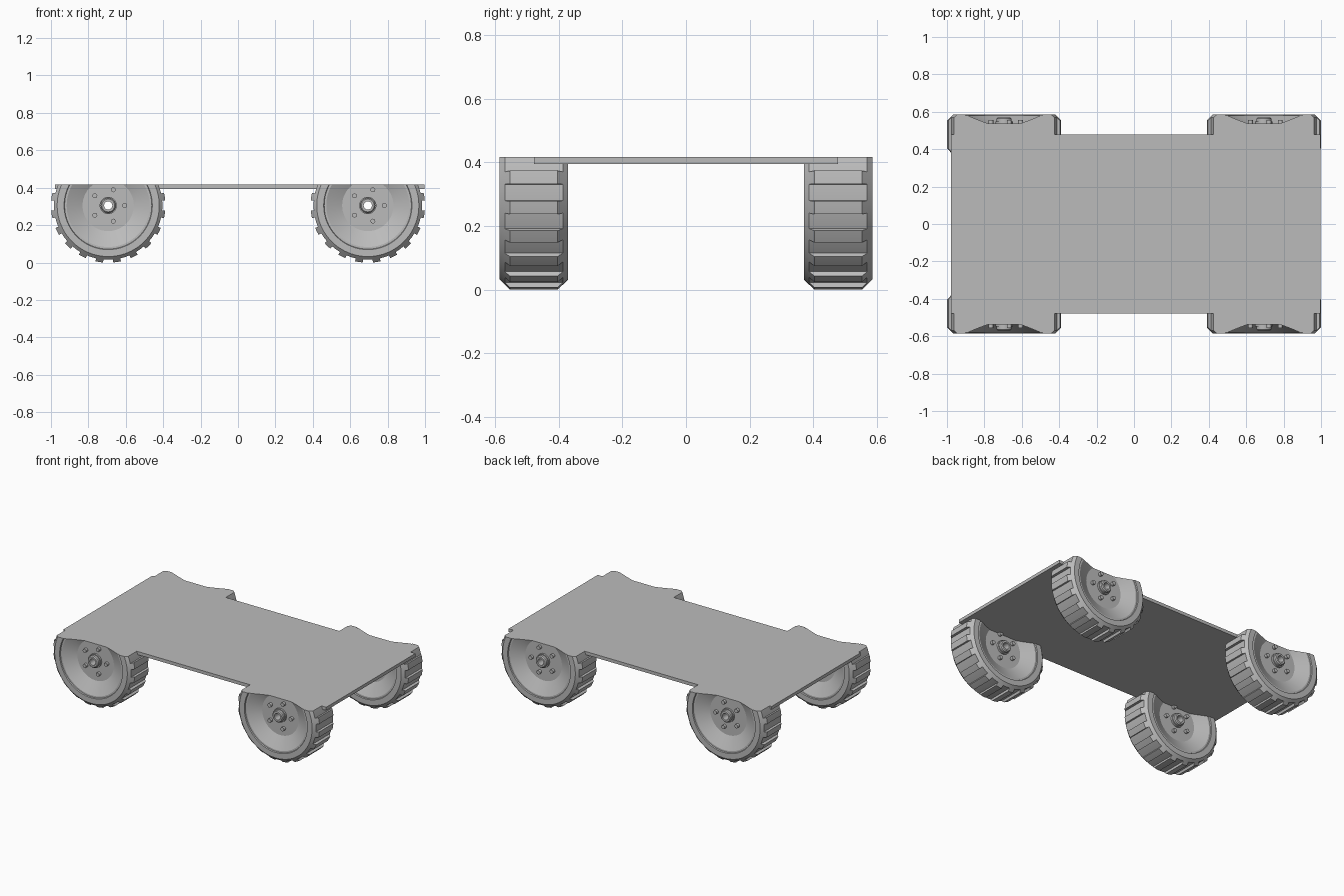
import bpy, bmesh, math
from mathutils import Matrix

cube = bpy.data.objects.get("Cube")
if cube:
    bpy.data.objects.remove(cube)

# Main dimensions
R, FLOOR = 0.306, 0.29           # tread radius and groove floor radius
LUGS, GROOVE = 20, 5.1           # tread count, half angle of a groove
AXLE_Z, DECK_TOP, DECK_LOW = 0.305, 0.416, 0.394
WHEEL_X, WHEEL_Y = 0.694, 0.478

grey = bpy.data.materials.new("plain_grey")
grey.use_nodes = True
grey.diffuse_color = (0.5, 0.5, 0.5, 1)
grey.node_tree.nodes["Principled BSDF"].inputs["Base Color"].default_value = (0.5, 0.5, 0.5, 1)


def make_mesh(name, bm):
    bmesh.ops.recalc_face_normals(bm, faces=bm.faces[:])
    mesh = bpy.data.meshes.new(name)
    bm.to_mesh(mesh)
    bm.free()
    mesh.materials.append(grey)
    return mesh


def place(name, mesh, location=(0, 0, 0), smooth=True):
    ob = bpy.data.objects.new(name, mesh)
    ob.location = location
    bpy.context.collection.objects.link(ob)
    if smooth:
        bpy.ops.object.select_all(action='DESELECT')
        ob.select_set(True)
        bpy.context.view_layer.objects.active = ob
        bpy.ops.object.shade_smooth_by_angle(angle=math.radians(20))
    return ob


def mirrored(half):
    return half + [(-y, r) for y, r in reversed(half)]


def lathe(sections):
    """Join closed (y, radius) sections, each at its own angle, around the y axis."""
    bm = bmesh.new()
    rings = [[bm.verts.new((r * math.cos(a), y, r * math.sin(a))) for y, r in prof]
             for a, prof in sections]
    for i, ring in enumerate(rings):
        after = rings[(i + 1) % len(rings)]
        for j in range(len(ring)):
            k = (j + 1) % len(ring)
            bm.faces.new((ring[j], ring[k], after[k], after[j]))
    bmesh.ops.remove_doubles(bm, verts=bm.verts[:], dist=1e-5)
    return bm


def wheel_profile(tread):
    return mirrored([(0.075, tread), (0.091, FLOOR), (0.108, 0.273), (0.108, 0.236),
                     (0.101, 0.233), (0.101, 0.222), (0.058, 0.137), (0.058, 0.024)])


# Wheel body: grooved tread, dished on both sides
sections = []
pitch = 360 / LUGS
for i in range(LUGS):
    mid = i * pitch
    for offset in (-GROOVE, 0, GROOVE):
        sections.append((math.radians(mid + offset), wheel_profile(FLOOR)))
    for offset in (GROOVE, pitch / 2, pitch - GROOVE):
        sections.append((math.radians(mid + offset), wheel_profile(R)))
bm = lathe(sections)

# Slice the wheel flush with the deck and close the cut
cut = bmesh.ops.bisect_plane(bm, geom=bm.verts[:] + bm.edges[:] + bm.faces[:], dist=1e-6,
                             plane_co=(0, 0, DECK_TOP - AXLE_Z), plane_no=(0, 0, 1),
                             clear_outer=True)
edges = [e for e in cut["geom_cut"] if isinstance(e, bmesh.types.BMEdge)]
bmesh.ops.triangle_fill(bm, edges=edges, use_beauty=True, use_dissolve=False, normal=(0, 0, 1))
wheel = make_mesh("wheel", bm)

# Hub: flanged tube with a through bore
hub_profile = mirrored([(0.07, 0.046), (0.07, 0.04), (0.085, 0.04), (0.091, 0.034),
                        (0.091, 0.022)])
hub = make_mesh("hub", lathe([(math.tau * i / 32, hub_profile) for i in range(32)]))

# Ring of five bolts showing on both faces
bm = bmesh.new()
for i in range(5):
    a = math.tau * i / 5
    at = Matrix.Translation((0.088 * math.cos(a), 0, 0.088 * math.sin(a)))
    bmesh.ops.create_cone(bm, cap_ends=True, segments=16, radius1=0.013, radius2=0.013,
                          depth=0.154, matrix=at @ Matrix.Rotation(math.pi / 2, 4, 'X'))
bolts = make_mesh("bolts", bm)

# Four wheels
for end, sy in (("front", -1), ("back", 1)):
    for side, sx in (("left", 1), ("right", -1)):
        spot = (sx * WHEEL_X, sy * WHEEL_Y, AXLE_Z)
        for part, mesh in (("wheel", wheel), ("hub", hub), ("bolts", bolts)):
            place(f"{end}_{side}_{part}", mesh, spot)

# Flat deck
bm = bmesh.new()
bmesh.ops.create_cube(bm, size=1)
bmesh.ops.scale(bm, vec=(1.975, 2 * WHEEL_Y, DECK_TOP - DECK_LOW), verts=bm.verts[:])
place("deck", make_mesh("deck", bm), (0.01, 0, (DECK_TOP + DECK_LOW) / 2), smooth=False)
